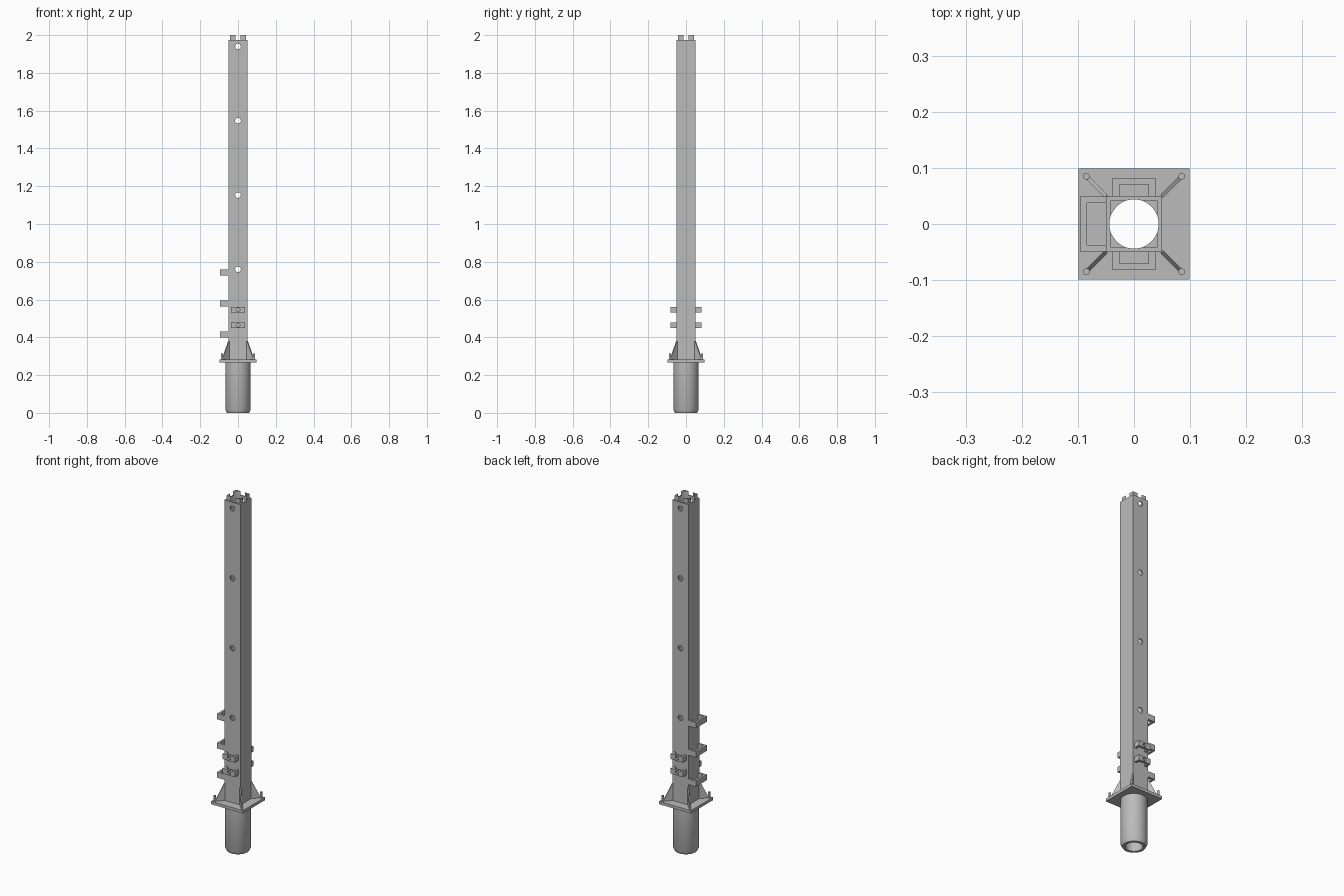
import bpy, bmesh, math
from mathutils import Matrix, Vector

cube = bpy.data.objects.get("Cube")
if cube:
    bpy.data.objects.remove(cube)

grey = bpy.data.materials.new("steel grey")
grey.use_nodes = True
GREY = (0.5, 0.5, 0.5, 1)
grey.diffuse_color = GREY
grey.node_tree.nodes["Principled BSDF"].inputs["Base Color"].default_value = GREY

BORE = 0.0438


def finish(name, bm):
    bmesh.ops.recalc_face_normals(bm, faces=bm.faces)
    mesh = bpy.data.meshes.new(name)
    bm.to_mesh(mesh)
    bm.free()
    mesh.materials.append(grey)
    ob = bpy.data.objects.new(name, mesh)
    bpy.context.collection.objects.link(ob)
    return ob


def select(ob):
    bpy.ops.object.select_all(action='DESELECT')
    ob.select_set(True)
    bpy.context.view_layer.objects.active = ob


def smooth(ob):
    select(ob)
    bpy.ops.object.shade_smooth_by_angle(angle=math.radians(30))


def box(name, half, z0, z1):
    bm = bmesh.new()
    size = Matrix.Diagonal((2 * half, 2 * half, z1 - z0, 1))
    bmesh.ops.create_cube(bm, size=1, matrix=Matrix.Translation((0, 0, (z0 + z1) / 2)) @ size)
    return finish(name, bm)


def cylinder(name, radius, length, centre, axis='Z', sides=48):
    bm = bmesh.new()
    turn = Matrix.Rotation(math.pi / 2, 4, 'X') if axis == 'Y' else Matrix()
    bmesh.ops.create_cone(bm, cap_ends=True, segments=sides, radius1=radius, radius2=radius,
                          depth=length, matrix=Matrix.Translation(centre) @ turn)
    return finish(name, bm)


def cut(ob, cutter):
    """Subtract the cutter, then discard it."""
    cutter.hide_render = True
    mod = ob.modifiers.new("cut", 'BOOLEAN')
    mod.operation, mod.solver, mod.object = 'DIFFERENCE', 'EXACT', cutter
    select(ob)
    bpy.ops.object.modifier_apply(modifier=mod.name)
    bpy.data.objects.remove(cutter)


def extrude(name, outline, vector):
    """Thick plate from a flat outline."""
    bm = bmesh.new()
    face = bm.faces.new([bm.verts.new(p) for p in outline])
    new = bmesh.ops.extrude_face_region(bm, geom=[face])["geom"]
    bmesh.ops.translate(bm, vec=vector, verts=[v for v in new if isinstance(v, bmesh.types.BMVert)])
    return finish(name, bm)


# Square post, base flange and the corner tabs left by the round bore
for name, half, z0, z1 in (("post", 0.05, 0.28, 1.975),
                           ("base_flange", 0.099, 0.267, 0.283),
                           ("top_corner_tabs", 0.0415, 1.975, 2.0)):
    part = box(name, half, z0, z1)
    cut(part, cylinder("bore_cutter", BORE, 3, (0, 0, 1)))
    if name == "post":
        for z in (0.76, 1.153, 1.547, 1.94):
            cut(part, cylinder("hole_cutter", 0.015, 0.3, (0, 0, z), 'Y', 24))
    smooth(part)

# Round ground socket, lathed around z with a chamfered foot
bm = bmesh.new()
profile = [(BORE, 0), (0.058, 0), (0.067, 0.018), (0.067, 0.27), (BORE, 0.27)]
pts = [bm.verts.new((r, 0, z)) for r, z in profile]
edges = [bm.edges.new((pts[i], pts[(i + 1) % len(pts)])) for i in range(len(pts))]
bmesh.ops.spin(bm, geom=pts + edges, cent=(0, 0, 0), axis=(0, 0, 1),
               angle=2 * math.pi, steps=48, use_merge=True)
bmesh.ops.remove_doubles(bm, verts=bm.verts, dist=1e-5)
smooth(finish("ground_socket", bm))

# Diagonal gussets and bolts at the four corners
for i in range(4):
    angle = math.radians(45 + 90 * i)
    out = Vector((math.cos(angle), math.sin(angle), 0))
    side = Vector((-out.y, out.x, 0)) * 0.0035
    root2 = math.sqrt(2)
    outline = [out * (r * root2) + Vector((0, 0, z)) - side
               for r, z in ((0.048, 0.28), (0.081, 0.28), (0.081, 0.292), (0.05, 0.38), (0.048, 0.38))]
    extrude(f"gusset_{i + 1}", outline, side * 2)
    smooth(cylinder(f"bolt_{i + 1}", 0.006, 0.034, out * 0.085 * root2 + Vector((0, 0, 0.298)), sides=16))


def bracket(name, angle, half, reach, wall, z0, z1, hole):
    """U-shaped loop standing out from one side of the post."""
    inner, depth = half - wall, reach - wall
    outline = [(-half, 0.05), (-half, reach), (half, reach), (half, 0.05),
               (inner, 0.05), (inner, depth), (-inner, depth), (-inner, 0.05)]
    ob = extrude(name, [(x, y, z0) for x, y in outline], (0, 0, z1 - z0))
    if hole:
        cut(ob, cylinder("bolt_hole_cutter", 0.01, 0.04, (0, reach, (z0 + z1) / 2), 'Y', 20))
    ob.data.transform(Matrix.Rotation(angle, 4, 'Z'))


# Paired small brackets front and back, three wide ones on the right
for level, z in (("lower", 0.464), ("upper", 0.546)):
    for end, angle in (("back", 0), ("front", math.pi)):
        bracket(f"{level}_{end}_bracket", angle, 0.038, 0.082, 0.012, z - 0.015, z + 0.015, True)
for i, z in enumerate((0.414, 0.579, 0.743)):
    bracket(f"side_bracket_{i + 1}", math.pi / 2, 0.049, 0.096, 0.012, z - 0.016, z + 0.016, False)
